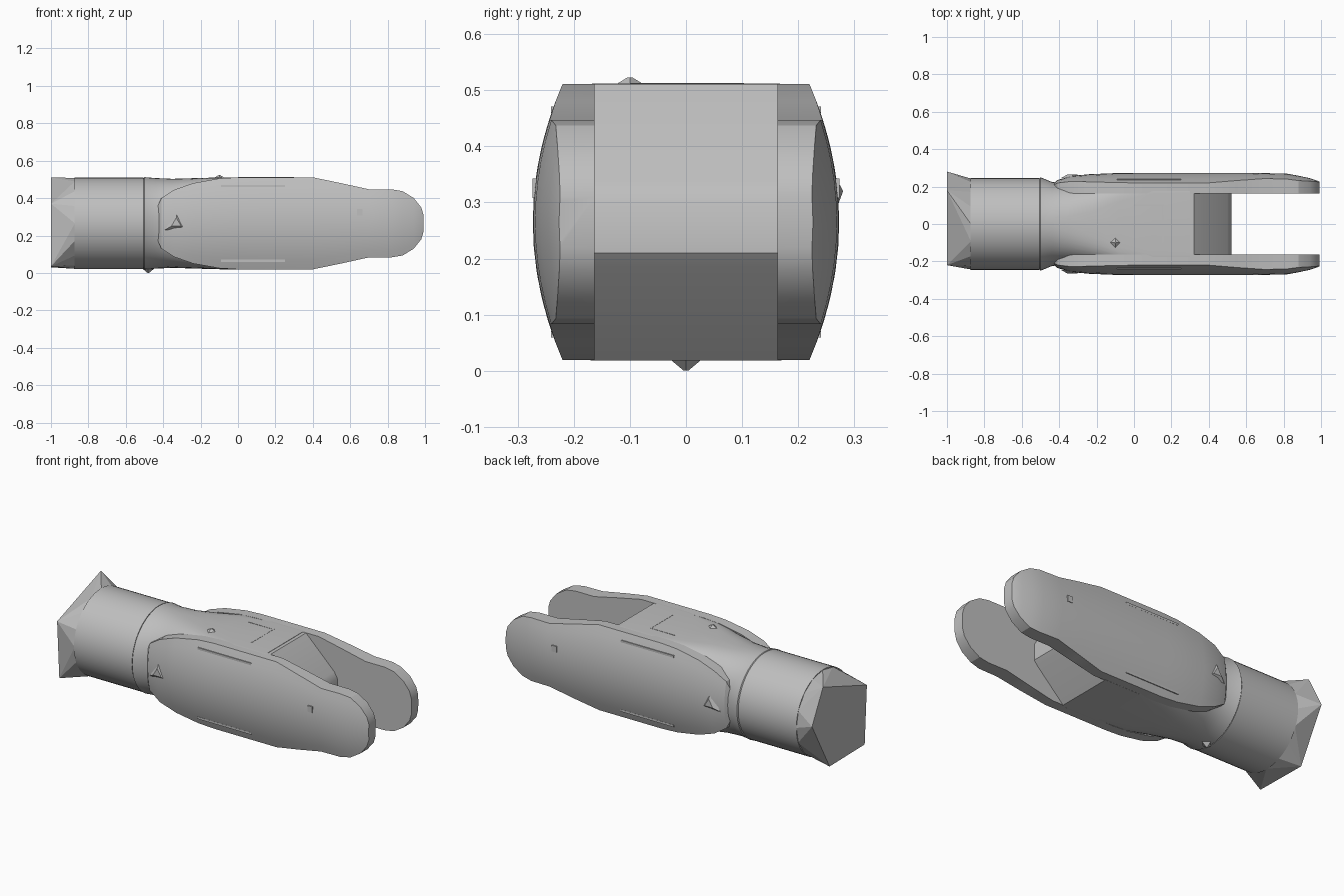
import bpy, bmesh, math

if "Cube" in bpy.data.objects:
    bpy.data.objects.remove(bpy.data.objects["Cube"], do_unlink=True)

ZC = 0.265  # height of the long axis

grey = bpy.data.materials.new("plain_grey")
grey.use_nodes = True
grey.diffuse_color = (0.52, 0.52, 0.52, 1)
bsdf = next(n for n in grey.node_tree.nodes if n.type == 'BSDF_PRINCIPLED')
bsdf.inputs["Base Color"].default_value = (0.52, 0.52, 0.52, 1)
bsdf.inputs["Roughness"].default_value = 0.6


def finish(name, bm, angle=None):
    bmesh.ops.recalc_face_normals(bm, faces=bm.faces)
    mesh = bpy.data.meshes.new(name)
    bm.to_mesh(mesh)
    bm.free()
    ob = bpy.data.objects.new(name, mesh)
    bpy.context.collection.objects.link(ob)
    mesh.materials.append(grey)
    if angle:
        bpy.ops.object.select_all(action='DESELECT')
        ob.select_set(True)
        bpy.context.view_layer.objects.active = ob
        bpy.ops.object.shade_smooth_by_angle(angle=math.radians(angle))
    return ob


def loft(name, rings, angle=25):
    """Skin a list of equal closed rings and cap both ends."""
    bm = bmesh.new()
    rows = [[bm.verts.new(p) for p in ring] for ring in rings]
    n = len(rows[0])
    for a, b in zip(rows, rows[1:]):
        for i in range(n):
            j = (i + 1) % n
            bm.faces.new((a[i], a[j], b[j], b[i]))
    bm.faces.new(rows[0])
    bm.faces.new(rows[-1])
    return finish(name, bm, angle)


def rounded_ring(x, w, h, power, n=48):
    """Ring across the axis: power 2 is an ellipse, higher is boxier."""
    ring = []
    for i in range(n):
        a = 2 * math.pi * i / n
        c, s = math.cos(a), math.sin(a)
        ring.append((x, w * math.copysign(abs(c) ** (2 / power), c),
                     ZC + h * math.copysign(abs(s) ** (2 / power), s)))
    return ring


def plate(name, center, size):
    bm = bmesh.new()
    bmesh.ops.create_cube(bm, size=1)
    for v in bm.verts:
        v.co = [c + k * s for c, k, s in zip(center, v.co, size)]
    return finish(name, bm)


# Round shank
loft("shank", [rounded_ring(x, 0.245, 0.245, 2) for x in (-0.875, -0.505)])

# Faceted end: hull between the shank rim and an uneven five-sided face
bm = bmesh.new()
for p in rounded_ring(-0.872, 0.243, 0.243, 2, 16):
    bm.verts.new(p)
for y, z in ((-0.22, 0.37), (0.18, 0.51), (0.28, 0.32), (0.12, 0.03), (-0.2, 0.035)):
    bm.verts.new((-1, y, z))
bmesh.ops.convex_hull(bm, input=bm.verts)
finish("shank_end", bm)

# Core blending from the round collar to a boxy middle
core = [(-0.51, 0.235, 0.235, 2), (-0.5, 0.25, 0.247, 2), (-0.44, 0.225, 0.242, 2.1),
        (-0.35, 0.215, 0.238, 2.5), (-0.22, 0.215, 0.242, 3.5),
        (-0.08, 0.217, 0.246, 7), (0.1, 0.218, 0.247, 14), (0.3, 0.218, 0.247, 14)]
loft("body_core", [rounded_ring(*c) for c in core])

# Wedge-shaped floor of the slot
floor = [(0.1, 0.51), (0.32, 0.51), (0.5, 0.335), (0.52, 0.3),
         (0.52, 0.21), (0.5, 0.185), (0.33, 0.018), (0.1, 0.018)]
loft("slot_floor", [[(x, y, z) for x, z in floor] for y in (-0.17, 0.17)], 35)

# Two convex fork cheeks: (x, half height, outermost y)
stations = [(-0.43, 0.09, 0.215), (-0.41, 0.135, 0.235), (-0.34, 0.18, 0.256),
            (-0.24, 0.215, 0.266), (-0.1, 0.24, 0.272), (0, 0.246, 0.273),
            (0.4, 0.246, 0.273), (0.55, 0.215, 0.273), (0.7, 0.182, 0.272),
            (0.82, 0.182, 0.269), (0.88, 0.172, 0.258), (0.94, 0.135, 0.245),
            (0.98, 0.085, 0.232), (0.992, 0.045, 0.226)]


def cheek(name, side):
    rings = []
    for x, h, out in stations:
        ring = [(x, side * 0.163, ZC - h)]
        for i in range(11):
            t = i / 5 - 1
            ring.append((x, side * (out - 0.053 * (h * t / 0.246) ** 2), ZC + h * t))
        ring.append((x, side * 0.163, ZC + h))
        rings.append(ring)
    loft(name, rings, 22)


for side, word in ((-1, "front"), (1, "back")):
    cheek(word + "_cheek", side)
    # Thin ribs along the cheek and a small marker near the tip
    for dz, edge in ((0.2, "upper"), (-0.2, "lower")):
        plate(f"{word}_{edge}_rib", (0.08, side * 0.236, ZC + dz), (0.34, 0.009, 0.012))
    plate(word + "_tip_marker", (0.65, side * 0.27, 0.325), (0.03, 0.008, 0.035))
    # Small wedge on the cheek nose
    bm = bmesh.new()
    bmesh.ops.create_cone(bm, cap_ends=True, segments=3, radius1=0.07, radius2=0.03, depth=0.02)
    for v in bm.verts:
        x, y, z = v.co
        v.co = (-0.33 + x, side * (0.255 + z), ZC + y)
    finish(word + "_nose_wedge", bm)

# Corner-shaped marking on the top face
plate("top_mark_long", (0.08, 0.1, 0.511), (0.16, 0.006, 0.004))
plate("top_mark_short", (0.155, 0.0, 0.511), (0.008, 0.2, 0.004))

# Low bump on top and pointed lug under the collar
for name, pos, r, d in (("top_bump", (-0.1, -0.1, 0.512), 0.04, 0.022),
                        ("collar_lug", (-0.48, 0, 0.015), 0.04, -0.03)):
    bm = bmesh.new()
    bmesh.ops.create_cone(bm, cap_ends=True, segments=4, radius1=r, radius2=0.004, depth=abs(d))
    for v in bm.verts:
        v.co = (pos[0] + v.co.x, pos[1] + v.co.y, pos[2] + math.copysign(v.co.z, v.co.z * d))
    finish(name, bm)
